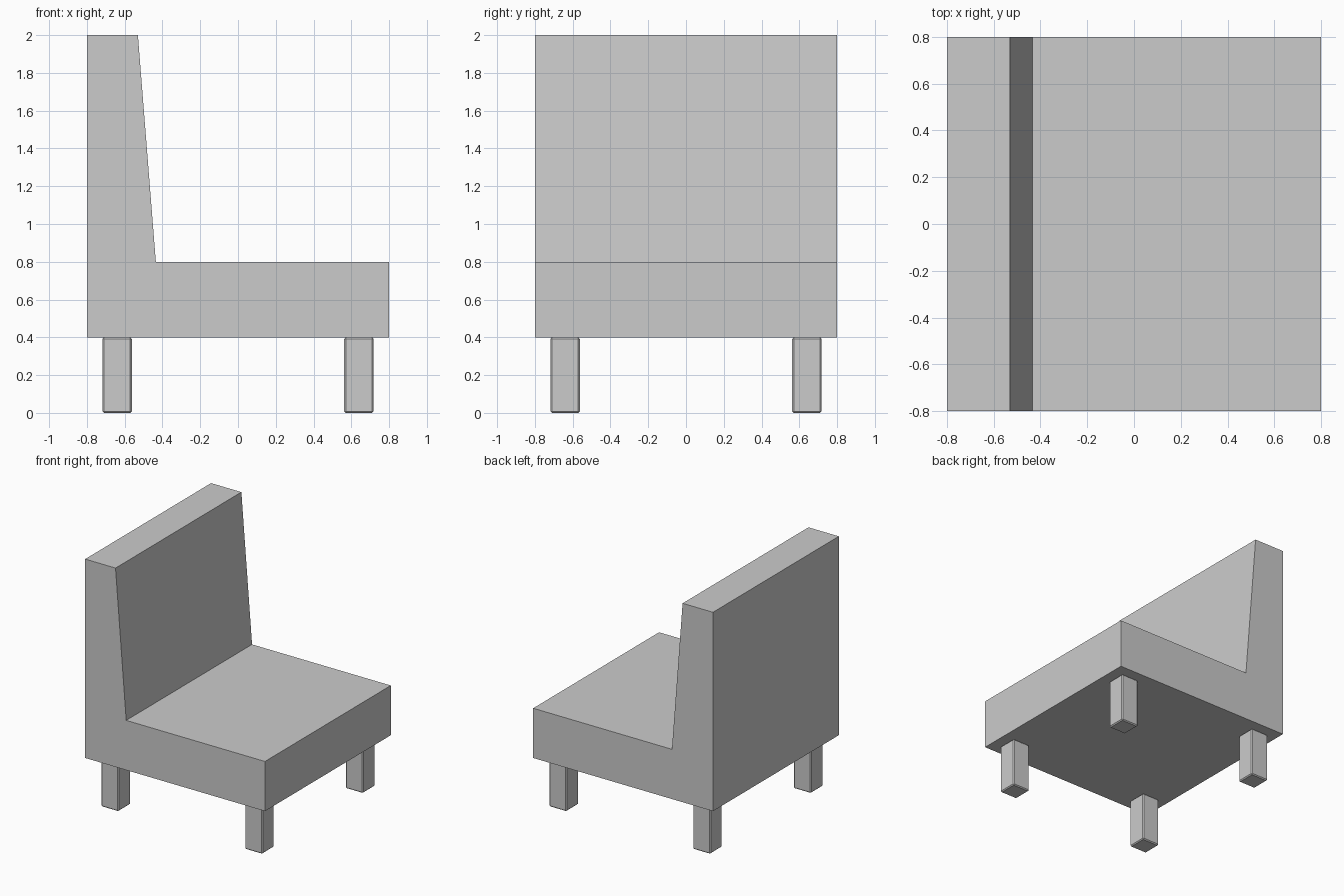
import bpy
import bmesh

if "Cube" in bpy.data.objects:
    bpy.data.objects.remove(bpy.data.objects["Cube"])


def add_object(name, bm):
    bmesh.ops.recalc_face_normals(bm, faces=bm.faces)
    mesh = bpy.data.meshes.new(name)
    bm.to_mesh(mesh)
    bm.free()
    obj = bpy.data.objects.new(name, mesh)
    bpy.context.collection.objects.link(obj)
    return obj


# Seat and tapered backrest: one L-shaped side profile extruded along y
profile = [(-0.8, 0.4), (0.8, 0.4), (0.8, 0.8), (-0.435, 0.8), (-0.53, 2.0), (-0.8, 2.0)]
bm = bmesh.new()
side = bm.faces.new([bm.verts.new((x, -0.8, z)) for x, z in profile])
extruded = bmesh.ops.extrude_face_region(bm, geom=[side], use_keep_orig=True)
moved = [v for v in extruded["geom"] if isinstance(v, bmesh.types.BMVert)]
bmesh.ops.translate(bm, verts=moved, vec=(0, 1.6, 0))
add_object("seat_and_backrest", bm)


# Four square legs with slightly chamfered edges
def add_leg(name, x, y):
    bm = bmesh.new()
    bmesh.ops.create_cube(bm, size=1)
    bmesh.ops.scale(bm, verts=bm.verts, vec=(0.155, 0.155, 0.4))
    leg = add_object(name, bm)
    leg.location = (x, y, 0.2)
    bevel = leg.modifiers.new("chamfer", "BEVEL")
    bevel.width = 0.008
    bevel.segments = 1


for x, x_name in ((-0.64, "back"), (0.64, "front")):
    for y, y_name in ((-0.64, "right"), (0.64, "left")):
        add_leg(f"{x_name}_{y_name}_leg", x, y)
